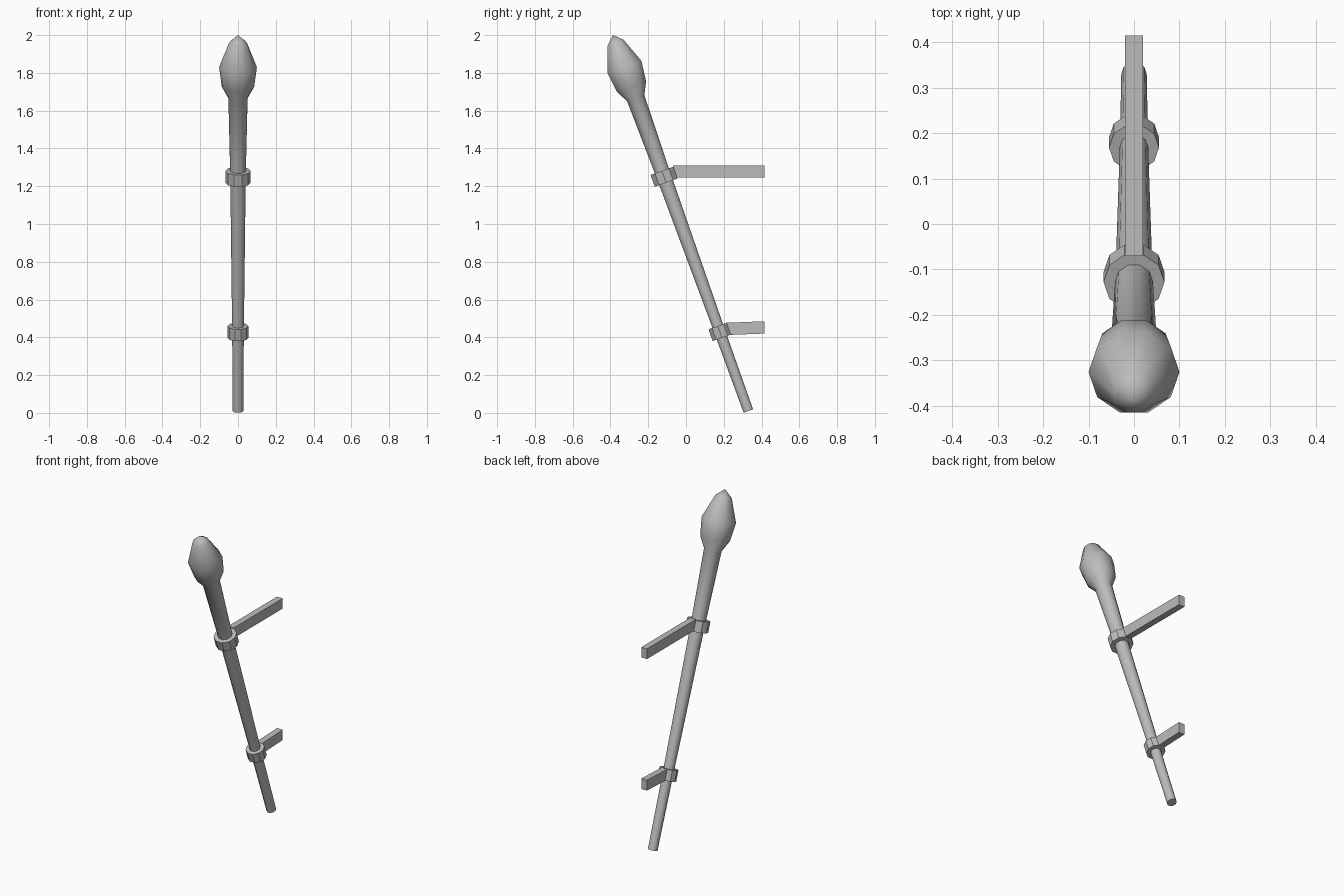
import bpy
import bmesh
import math
from mathutils import Matrix, Vector

cube = bpy.data.objects.get("Cube")
if cube:
    bpy.data.objects.remove(cube, do_unlink=True)

# One plain grey for every part
grey = bpy.data.materials.new("plain_grey")
grey.use_nodes = True
grey.diffuse_color = (0.5, 0.5, 0.5, 1)
grey.node_tree.nodes["Principled BSDF"].inputs["Base Color"].default_value = grey.diffuse_color

SIDES = 10
# The torch leans towards the front; its base centre sits just above the ground
LEAN = Matrix.Translation((0, 0.33, 0.01)) @ Matrix.Rotation(math.radians(19.8), 4, "X")


def finish(name, bm, smooth=False):
    bmesh.ops.recalc_face_normals(bm, faces=bm.faces)
    mesh = bpy.data.meshes.new(name)
    bm.to_mesh(mesh)
    bm.free()
    mesh.materials.append(grey)
    obj = bpy.data.objects.new(name, mesh)
    bpy.context.collection.objects.link(obj)
    if smooth:
        bpy.ops.object.select_all(action="DESELECT")
        obj.select_set(True)
        bpy.context.view_layer.objects.active = obj
        bpy.ops.object.shade_smooth_by_angle(angle=math.radians(50))
    return obj


def turned(name, profile, smooth=False):
    """Solid of revolution on the leaning axis; profile is (radius, distance)."""
    bm = bmesh.new()
    rings = []
    for r, t in profile:
        if r == 0:
            rings.append([bm.verts.new(LEAN @ Vector((0, 0, t)))])
            continue
        angles = [math.tau * i / SIDES for i in range(SIDES)]
        rings.append([bm.verts.new(LEAN @ Vector((r * math.cos(a), r * math.sin(a), t)))
                      for a in angles])
    for low, high in zip(rings, rings[1:]):
        for i in range(SIDES):
            j = (i + 1) % SIDES
            if len(high) == 1:
                bm.faces.new((low[i], low[j], high[0]))
            else:
                bm.faces.new((low[i], low[j], high[j], high[i]))
    for end in (rings[0], rings[-1]):
        if len(end) > 1:
            bm.faces.new(end)
    return finish(name, bm, smooth)


def bracket(name, outline, half_width=0.02):
    """Bar with a side outline of (y, z) points, extruded across x."""
    bm = bmesh.new()
    face = bm.faces.new([bm.verts.new((-half_width, y, z)) for y, z in outline])
    out = bmesh.ops.extrude_face_region(bm, geom=[face])
    moved = [v for v in out["geom"] if isinstance(v, bmesh.types.BMVert)]
    bmesh.ops.translate(bm, verts=moved, vec=(2 * half_width, 0, 0))
    return finish(name, bm)


# Tapered handle flowing into the bulb-shaped flame head
turned("torch_shaft_and_head", [
    (0.028, 0), (0.031, 0.45), (0.041, 1.32), (0.051, 1.76),
    (0.086, 1.825), (0.1, 1.935), (0.047, 2.073), (0, 2.115)], smooth=True)

# Collars around the shaft
for name, radius, t in (("upper_collar", 0.067, 1.318), ("lower_collar", 0.055, 0.445)):
    turned(name, [(radius, t - 0.033), (radius, t + 0.033)])

# Wall brackets reaching back from the collars
bracket("upper_bracket", [(-0.07, 1.245), (0.415, 1.245), (0.415, 1.309), (-0.07, 1.309)])
bracket("lower_bracket", [(0.21, 0.412), (0.415, 0.42), (0.415, 0.485), (0.21, 0.477)])
